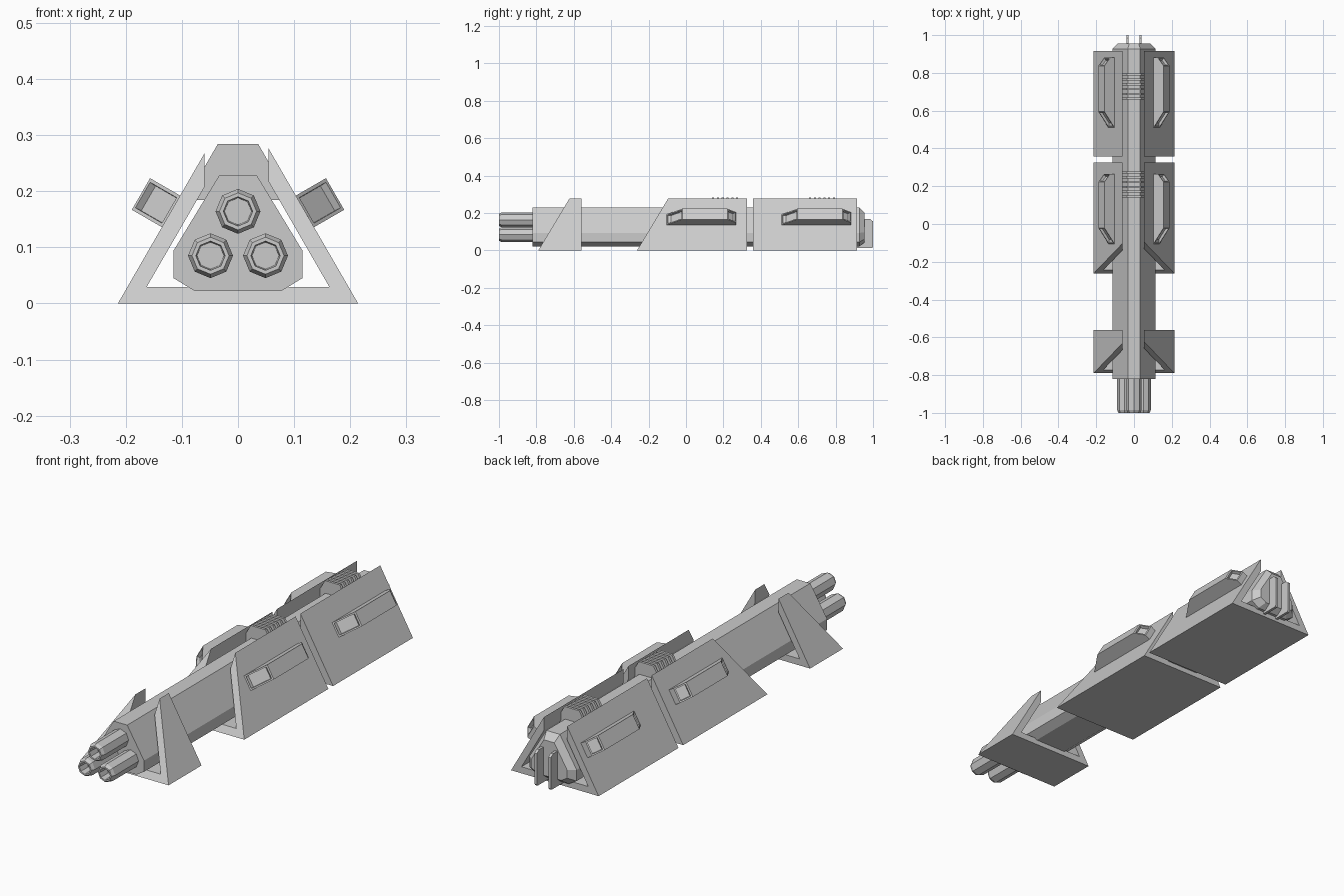
import bpy, bmesh, math
from mathutils import Vector

if "Cube" in bpy.data.objects:
    bpy.data.objects.remove(bpy.data.objects["Cube"])


def finish(name, bm):
    bmesh.ops.recalc_face_normals(bm, faces=bm.faces[:])
    mesh = bpy.data.meshes.new(name)
    bm.to_mesh(mesh)
    bm.free()
    obj = bpy.data.objects.new(name, mesh)
    bpy.context.collection.objects.link(obj)
    return obj


def loft(bm, rings):
    """Skin a list of equal-length rings and cap both ends."""
    loops = [[bm.verts.new(p) for p in ring] for ring in rings]
    for a, b in zip(loops, loops[1:]):
        for i in range(len(a)):
            j = (i + 1) % len(a)
            bm.faces.new((a[i], a[j], b[j], b[i]))
    bm.faces.new(loops[0])
    bm.faces.new(loops[-1][::-1])


def build(name, rings):
    bm = bmesh.new()
    loft(bm, rings)
    return finish(name, bm)


def section(profile, y, slope=0.0):
    return [(x, y + slope * z, z) for x, z in profile]


# Core housing with a tapered rear cap
core = [(-0.077, 0.022), (0.077, 0.022), (0.115, 0.045), (0.115, 0.094),
        (0.033, 0.229), (-0.033, 0.229), (-0.115, 0.094), (-0.115, 0.045)]
cap = [(x * 0.76, 0.11 + (z - 0.11) * 0.76) for x, z in core]
build("core_housing", [section(core, -0.82), section(core, 0.927), section(cap, 0.955)])

# Triangular open-topped armour shells, the first two with raked fronts
shell = [(-0.214, 0), (0.214, 0), (0.054, 0.277), (0.054, 0.218),
         (0.163, 0.029), (-0.163, 0.029), (-0.06, 0.207), (-0.06, 0.267)]
for name, y0, y1, rake in (("front_shell", -0.79, -0.56, 0.6),
                           ("middle_shell", -0.262, 0.325, 0.6),
                           ("rear_shell", 0.358, 0.915, 0.0)):
    build(name, [section(shell, y0, rake), section(shell, y1)])


# Barrels: octagonal tubes with a chamfered muzzle and a recessed bore
def circle(cx, cz, r, y):
    return [(cx + r * math.sin(k * math.pi / 4), y, cz + r * math.cos(k * math.pi / 4))
            for k in range(8)]


for i, (cx, cz) in enumerate(((0, 0.164), (-0.049, 0.085), (0.049, 0.085))):
    steps = ((0.04, -0.80), (0.04, -0.985), (0.033, -1.0), (0.026, -1.0), (0.024, -0.95))
    build(f"barrel_{i + 1}", [circle(cx, cz, r, y) for r, y in steps])

# Cooling ribs straddling the top of the core
rib = [(-0.094, 0.184), (-0.036, 0.284), (0.036, 0.284), (0.094, 0.184)]
for name, start in (("middle_ribs", 0.14), ("rear_ribs", 0.658)):
    bm = bmesh.new()
    for k in range(6):
        y = start + k * 0.0255
        loft(bm, [section(rib, y), section(rib, y + 0.011)])
    finish(name, bm)

# Raised side pods, inset on the front ramp and the rear chamfer
pod = [(-0.105, 0), (-0.02, 0.062), (0.222, 0.062), (0.266, 0.026), (0.266, 0), (0.25, -0.006),
       (-0.09, -0.006)]
for side, label in ((-1, "left"), (1, "right")):
    normal = Vector((side * 0.866, 0, 0.5))
    along = Vector((-side * 0.5, 0, 0.866))
    for place, shift in (("middle", 0.0), ("rear", 0.615)):
        base = Vector((side * 0.1193, shift, 0.164))
        bm = bmesh.new()
        loft(bm, [[base + Vector((0, y, 0)) + normal * h + along * w for y, h in pod]
                  for w in (-0.0325, 0.0325)])
        bmesh.ops.recalc_face_normals(bm, faces=bm.faces[:])
        ends = [f for f in bm.faces
                if abs(f.normal.y) > 0.3 and f.normal.dot(normal) > 0.3]
        bmesh.ops.inset_individual(bm, faces=ends, thickness=0.009)
        bmesh.ops.inset_individual(bm, faces=ends, thickness=0.001, depth=-0.014)
        finish(f"{label}_{place}_pod", bm)

# Vertical fins on the rear cap
fin = [(0.90, 0.012), (0.995, 0.012), (1.0, 0.02), (1.0, 0.155), (0.985, 0.167), (0.90, 0.167)]
for side, label in ((-1, "left"), (1, "right")):
    build(f"{label}_rear_fin", [[(side * 0.034 + t, y, z) for y, z in fin]
                                for t in (-0.006, 0.006)])
